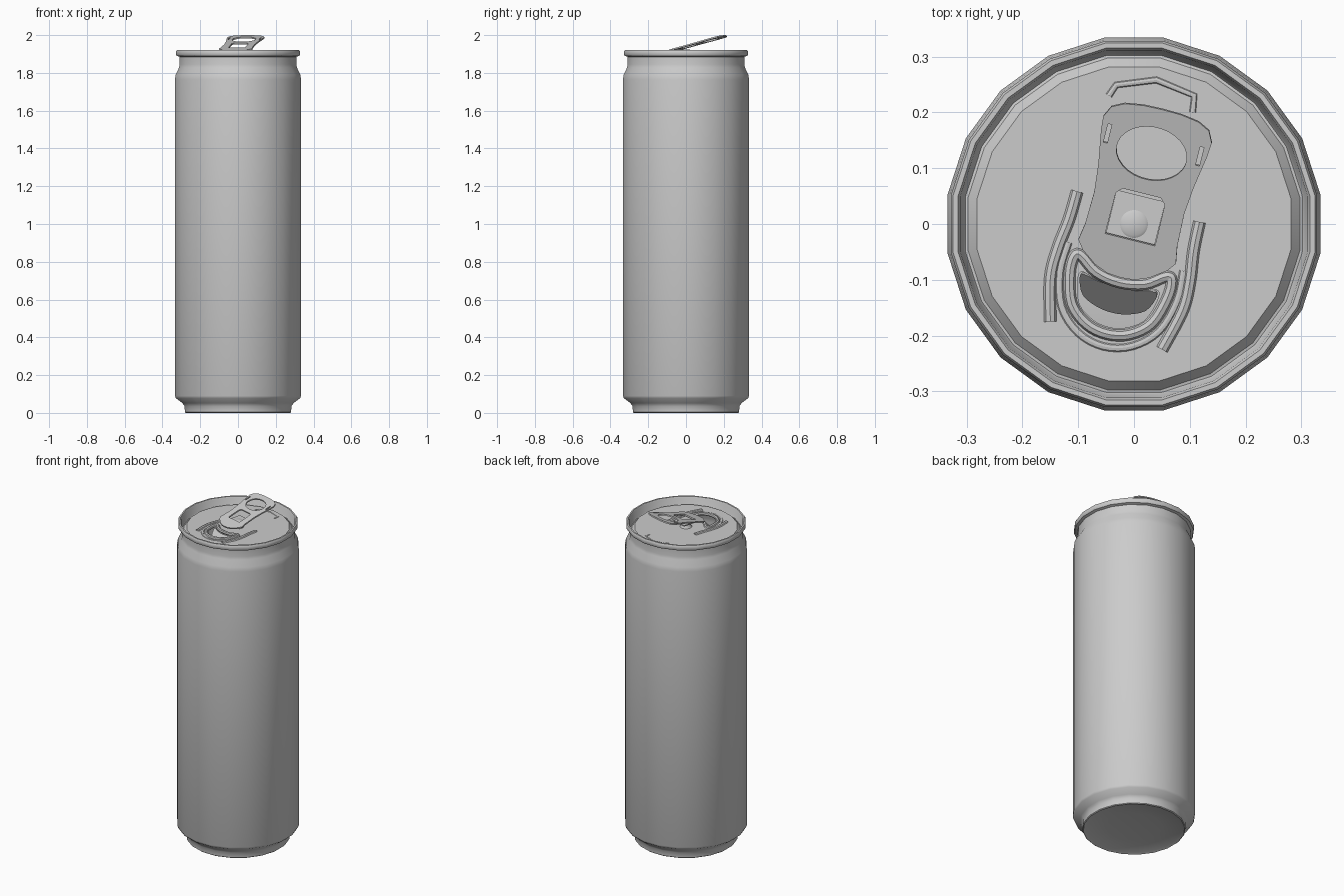
import bpy, bmesh, math
from mathutils import Matrix, Vector

if "Cube" in bpy.data.objects:
    bpy.data.objects.remove(bpy.data.objects["Cube"])

SIDES = 20
PANEL_Z = 1.885
TURN = Matrix.Rotation(math.radians(-14), 4, 'Z')   # tab and opening are turned on the lid


def finish(ob, angle=35):
    bpy.ops.object.select_all(action='DESELECT')
    ob.select_set(True)
    bpy.context.view_layer.objects.active = ob
    if ob.type == 'CURVE':
        bpy.ops.object.convert(target='MESH')
        ob = bpy.context.view_layer.objects.active
    bpy.ops.object.shade_smooth_by_angle(angle=math.radians(angle))
    return ob


def ring(r, n=SIDES, offset=0.5):
    return [(r * math.cos((i + offset) * math.tau / n), r * math.sin((i + offset) * math.tau / n))
            for i in range(n)]


def lathe(name, profile, sides=SIDES):
    bm = bmesh.new()
    prev = None
    for r, z in profile:
        if r == 0:
            cur = [bm.verts.new((0, 0, z))] * sides
        else:
            cur = [bm.verts.new((x, y, z)) for x, y in ring(r, sides)]
        if prev:
            for i in range(sides):
                j = (i + 1) % sides
                quad = [prev[i], prev[j], cur[j], cur[i]]
                bm.faces.new(list(dict.fromkeys(quad)))
        prev = cur
    bmesh.ops.recalc_face_normals(bm, faces=bm.faces)
    me = bpy.data.meshes.new(name)
    bm.to_mesh(me)
    bm.free()
    ob = bpy.data.objects.new(name, me)
    bpy.context.collection.objects.link(ob)
    return finish(ob)


def smooth(pts, closed=True, steps=5):
    """Catmull-Rom curve through the points."""
    p = [Vector(q) for q in pts]
    n = len(p)
    get = (lambda i: p[i % n]) if closed else (lambda i: p[max(0, min(n - 1, i))])
    out = []
    for i in range(n if closed else n - 1):
        a, b, c, d = (get(i + k) for k in (-1, 0, 1, 2))
        for s in range(steps):
            t = s / steps
            out.append(0.5 * (2 * b + (c - a) * t + (2 * a - 5 * b + 4 * c - d) * t * t
                              + (3 * b - a - 3 * c + d) * t ** 3))
    return out if closed else out + [p[-1]]


def curve(name, loops, matrix, closed=True, **settings):
    cu = bpy.data.curves.new(name, 'CURVE')
    for key, val in settings.items():
        setattr(cu, key, val)
    for pts in loops:
        sp = cu.splines.new('POLY')
        sp.points.add(len(pts) - 1)
        for q, pt in zip(sp.points, pts):
            q.co = (pt[0], pt[1], 0, 1)
        sp.use_cyclic_u = closed
    ob = bpy.data.objects.new(name, cu)
    bpy.context.collection.objects.link(ob)
    ob.matrix_world = matrix
    return finish(ob)


def plate(name, loops, matrix, half=0.0):
    return curve(name, loops, matrix, dimensions='2D', fill_mode='BOTH', extrude=half)


def bead(name, pts, radius, height, turn=TURN, closed=True):
    m = Matrix.Translation((0, 0, PANEL_Z)) @ turn @ Matrix.Diagonal((1, 1, height / radius, 1))
    return curve(name, [pts], m, closed, dimensions='3D', fill_mode='FULL',
                 bevel_depth=radius, bevel_resolution=2, use_fill_caps=True)


def mirrored(half):
    """Half outline from top to bottom on +x, completed on -x."""
    return half + [(-x, y) for x, y in reversed(half) if x > 0]


# Can wall with rolled rim, countersink groove and slightly domed base
lathe("can_body", [
    (0, 0.02), (0.15, 0.016), (0.265, 0.006), (0.28, 0), (0.285, 0.004), (0.286, 0.035),
    (0.298, 0.052), (0.333, 0.078), (0.338, 0.09), (0.338, 1.765), (0.334, 1.79),
    (0.316, 1.828), (0.313, 1.845), (0.313, 1.885), (0.328, 1.89), (0.332, 1.897),
    (0.332, 1.913), (0.328, 1.92), (0.319, 1.92), (0.315, 1.913), (0.310, 1.872),
    (0.306, 1.866), (0.301, 1.867), (0.285, PANEL_Z)])

# Lid panel with the drinking opening
opening = smooth(mirrored([(0, -0.118), (0.04, -0.114), (0.07, -0.105), (0.073, -0.125),
                           (0.06, -0.163), (0.03, -0.184), (0, -0.19)]), steps=3)
hole = [TURN @ Vector((x, y, 0)) for x, y in opening]
plate("lid_panel", [ring(0.285), hole], Matrix.Translation((0, 0, PANEL_Z)))

# Torn flap pushed down inside the opening
plate("opening_flap", [[(x * 0.96, y + 0.112) for x, y in opening]],
      TURN @ Matrix.Translation((0, -0.112, PANEL_Z - 0.006))
      @ Matrix.Rotation(math.radians(50), 4, 'X'), 0.002)

# Raised beads around the opening
lip = mirrored([(0, -0.108), (0.045, -0.1), (0.078, -0.078), (0.09, -0.082), (0.09, -0.115),
                (0.074, -0.165), (0.04, -0.194), (0, -0.203)])
bead("opening_lip", smooth(lip, steps=4), 0.0105, 0.01)
groove = [(0.106, -0.06), (0.108, -0.115), (0.09, -0.175), (0.05, -0.213), (0, -0.226)]
groove += [(-x, y) for x, y in reversed(groove[:-1])]
bead("outer_opening_step", smooth(groove, False, 4), 0.007, 0.003, closed=False)
for side, label in ((-1, "left"), (1, "right")):
    path = [(0.113, 0.032), (0.115, -0.02), (0.122, -0.075), (0.122, -0.13), (0.103, -0.206)]
    bead(label + "_lid_bead", smooth([(side * x, y) for x, y in path], False),
         0.011, 0.009, closed=False)

# Shallow finger mark behind the tab
bead("finger_mark", [(-0.045, 0.23), (-0.032, 0.249), (0.04, 0.258), (0.108, 0.23), (0.105, 0.2)],
     0.006, 0.003, Matrix.Identity(4), False)

# Tilted pull tab with finger hole, rivet window and two slits
SLOPE = math.atan(0.27)
tab_matrix = (TURN @ Matrix.Translation((0, 0, 1.9385)) @ Matrix.Rotation(SLOPE, 4, 'X')
              @ Matrix.Diagonal((1, 1 / math.cos(SLOPE), 1, 1)))
outline = mirrored([(0, 0.212), (0.035, 0.211), (0.068, 0.206), (0.09, 0.195), (0.1, 0.175),
                    (0.098, 0.15), (0.088, 0.09), (0.083, 0.04), (0.085, -0.02), (0.09, -0.05),
                    (0.078, -0.066), (0.05, -0.086), (0.025, -0.096), (0, -0.098)])
finger = [(x, 0.131 + y * 0.74) for x, y in ring(0.064, 28)]
window = [(-0.046, -0.028), (0.046, -0.028), (0.045, 0.048), (0.035, 0.058),
          (-0.035, 0.058), (-0.045, 0.048)]
slits = [[(s * 0.085 + dx, 0.147 + dy) for dx, dy in
          ((-0.0035, -0.017), (0.0035, -0.017), (0.0035, 0.017), (-0.0035, 0.017))] for s in (-1, 1)]
plate("pull_tab", [outline, finger, window] + slits, tab_matrix, 0.004)

# Flat tongue under the tab, held by the rivet
plate("rivet_tongue", [[(-0.045, -0.04), (0.045, -0.04), (0.045, 0.052), (-0.045, 0.052)]],
      TURN @ Matrix.Translation((0, 0, 1.918)), 0.003)
lathe("rivet", [(0.034, PANEL_Z), (0.027, 1.895), (0.025, 1.921), (0.02, 1.924), (0, 1.925)], 24)
